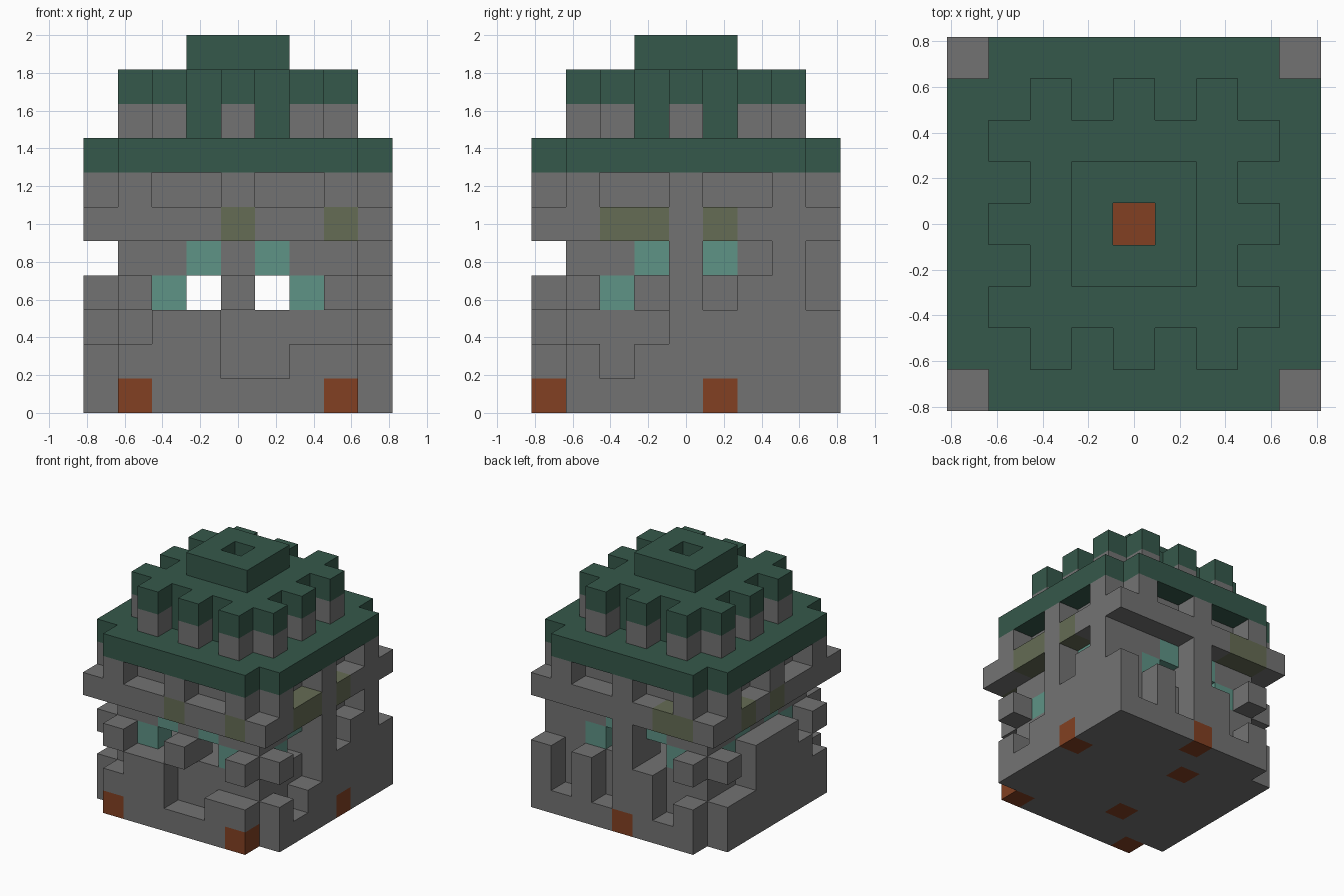
import bpy, bmesh
from mathutils import Vector

if "Cube" in bpy.data.objects:
    bpy.data.objects.remove(bpy.data.objects["Cube"])

U = 2 / 11          # edge of one building block
N = 9               # blocks along each side
LAST = N - 1
MID = N // 2
blocks = {}         # cell -> (part, colour)

COLOURS = {
    "stone_grey": (0.171, 0.171, 0.171),
    "roof_green": (0.036, 0.098, 0.069),
    "moss_olive": (0.130, 0.150, 0.089),
    "window_teal": (0.112, 0.292, 0.238),
    "rust_orange": (0.223, 0.051, 0.016),
}


def material(name):
    rgba = (*COLOURS[name], 1)
    mat = bpy.data.materials.new(name)
    mat.use_nodes = True
    mat.diffuse_color = rgba
    bsdf = next(n for n in mat.node_tree.nodes if n.type == 'BSDF_PRINCIPLED')
    bsdf.inputs["Base Color"].default_value = rgba
    bsdf.inputs["Roughness"].default_value = 0.9
    return mat


def slab(part, colour, z, inset=0):
    for x in range(inset, N - inset):
        for y in range(inset, N - inset):
            blocks[x, y, z] = (part, colour)


def side_cells(depth):
    """Yield functions mapping (position, z) to a cell on each side."""
    far = LAST - depth
    return {
        "front": lambda i, z: (i, depth, z),
        "right": lambda i, z: (far, i, z),
        "back": lambda i, z: (i, far, z),
        "left": lambda i, z: (depth, i, z),
    }


outer, inner, crown = side_cells(0), side_cells(1), side_cells(1)

# Solid foundation with three notched corners and rust blocks
slab("foundation", "stone_grey", 0)
for cell in ((0, 0, 0), (LAST, 0, 0), (0, LAST, 0)):
    del blocks[cell]
for x, y in ((1, 0), (7, 0), (8, 5), (4, 8), (3, 6), (3, 2)):
    blocks[x, y, 0] = ("foundation", "rust_orange")

# Inner walls: solid below, hollow with arched windows above
for z in (1, 2):
    slab("inner_wall", "stone_grey", z, 1)
WINDOWS = {4: ".##T#T##.", 3: ".#T.#.T#."}
for z, row in WINDOWS.items():
    for place in inner.values():
        for i, c in enumerate(row):
            if c == "#":
                blocks[place(i, z)] = ("inner_wall", "stone_grey")
            elif c == "T":
                blocks[place(i, z)] = ("windows", "window_teal")

# Ruined outer walls, rows from top to bottom
RUINS = {
    "front": (".........", ".#..#..#.", "..##.....", ".###..##."),
    "right": ("....#..#.", ".#..#.##.", "....#####", ".#.######"),
    "back": ("....#....", ".#..#....", "...##.#.#", ".#.##.#.#"),
    "left": (".........", ".#.###.#.", "..####...", ".#######."),
}
for side, rows in RUINS.items():
    for k, row in enumerate(rows):
        for i, c in enumerate(row):
            if c == "#":
                blocks[outer[side](i, 4 - k)] = ("outer_wall_" + side, "stone_grey")

# Projecting ledge with mossy blocks
slab("ledge", "stone_grey", 5)
MOSS = {"front": (4, 7), "right": (2, 3, 5), "back": (1, 2), "left": (4, 6)}
for side, places in MOSS.items():
    for i in places:
        blocks[outer[side](i, 5)] = ("ledge", "moss_olive")

# Gallery wall with short posts
slab("gallery_wall", "stone_grey", 6, 1)
for place in outer.values():
    for i in (1, 4, 7):
        blocks[place(i, 6)] = ("gallery_posts", "stone_grey")

# Roof plate without corners
slab("roof_plate", "roof_green", 7)
for x in (0, LAST):
    for y in (0, LAST):
        del blocks[x, y, 7]

# Upper tier with grey-footed battlements
for z, colour in ((8, "stone_grey"), (9, "roof_green")):
    slab("upper_tier", "roof_green", z, 2)
    for place in crown.values():
        for i in (2, 4, 6):
            blocks[place(i, z)] = ("battlements", colour)

# Open cap with a rust core
slab("roof_cap", "roof_green", 10, 3)
del blocks[MID, MID, 10]
blocks[MID, MID, 9] = ("cap_core", "rust_orange")

# Build each part from its exposed block faces
mats = {name: material(name) for name in COLOURS}
AXES = [Vector(v) for v in ((1, 0, 0), (0, 1, 0), (0, 0, 1))]


def build(part):
    cells = {c: v[1] for c, v in blocks.items() if v[0] == part}
    used = sorted(set(cells.values()))
    bm = bmesh.new()
    for cell, colour in cells.items():
        centre = Vector(cell) + Vector((-MID, -MID, 0.5))
        for k in range(3):
            for sign in (-1, 1):
                normal = AXES[k] * sign
                if tuple(int(a + b) for a, b in zip(cell, normal)) in blocks:
                    continue
                u, v = AXES[(k + 1) % 3] * sign, AXES[(k + 2) % 3]
                mid = centre + normal / 2
                corners = [mid + (u * a + v * b) / 2
                           for a, b in ((-1, -1), (1, -1), (1, 1), (-1, 1))]
                face = bm.faces.new([bm.verts.new(p * U) for p in corners])
                face.material_index = used.index(colour)
    bmesh.ops.remove_doubles(bm, verts=bm.verts, dist=U / 100)
    mesh = bpy.data.meshes.new(part)
    bm.to_mesh(mesh)
    bm.free()
    for colour in used:
        mesh.materials.append(mats[colour])
    bpy.context.collection.objects.link(bpy.data.objects.new(part, mesh))


for part in sorted({v[0] for v in blocks.values()}):
    build(part)
